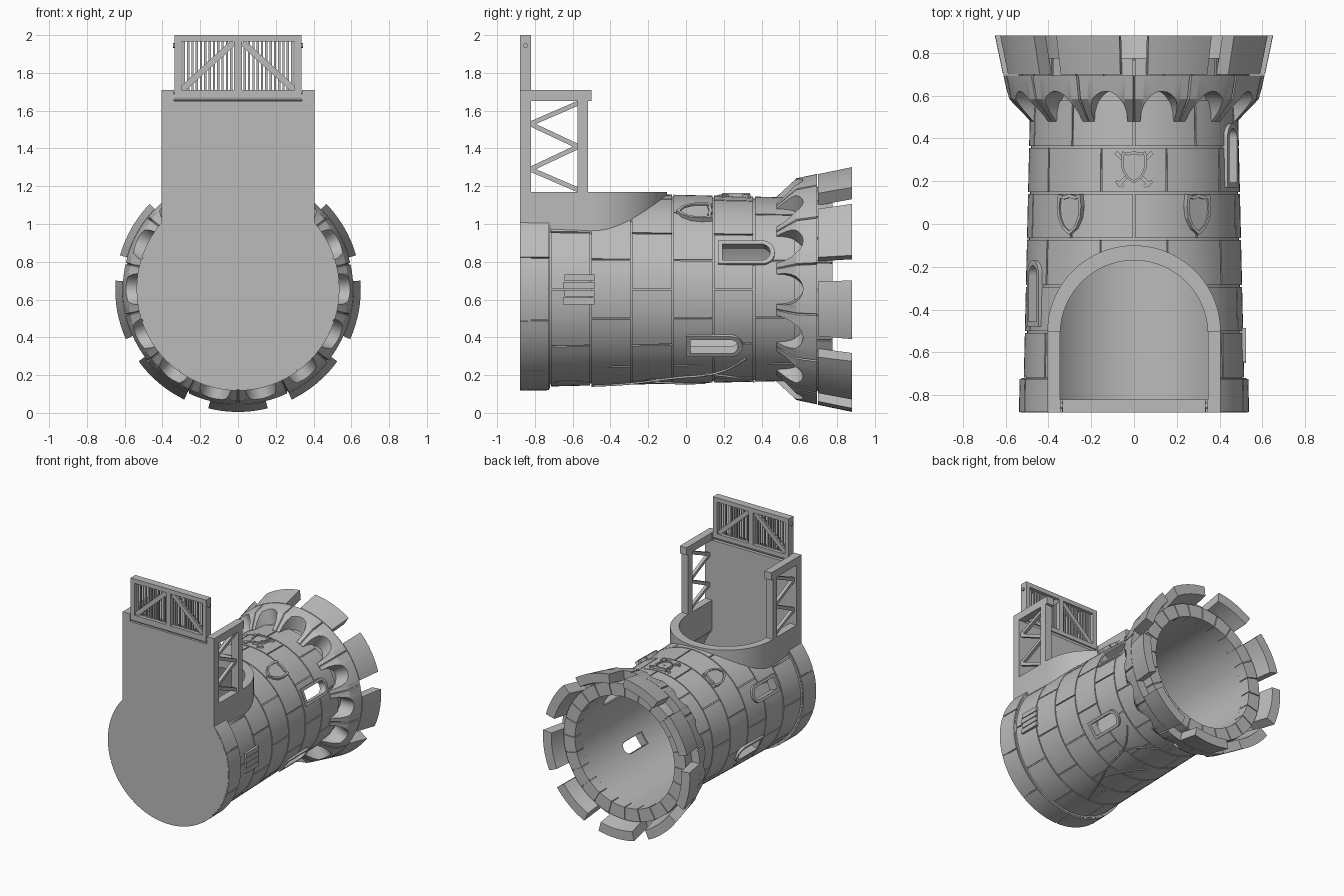
import bpy, bmesh, math
from mathutils import Vector, Matrix

if "Cube" in bpy.data.objects:
    bpy.data.objects.remove(bpy.data.objects["Cube"])

AXIS = 0.655            # height of the tower axis, which runs along y
BORE = 0.44             # inner radius
FRONT, BACK = -0.88, 0.88

stone = bpy.data.materials.new("grey stone")
stone.use_nodes = True
stone.diffuse_color = (0.5, 0.5, 0.5, 1)
stone.node_tree.nodes["Principled BSDF"].inputs["Base Color"].default_value = (0.5, 0.5, 0.5, 1)


def place(u, v, w, a):
    """Tangent offset u, distance v along the axis, radius w, at angle a from the top."""
    s, c = math.sin(a), math.cos(a)
    return Vector((w * s + u * c, v, AXIS + w * c - u * s))


def finish(name, bm, smooth=True):
    bmesh.ops.recalc_face_normals(bm, faces=bm.faces)
    mesh = bpy.data.meshes.new(name)
    bm.to_mesh(mesh)
    bm.free()
    mesh.materials.append(stone)
    ob = bpy.data.objects.new(name, mesh)
    bpy.context.collection.objects.link(ob)
    if smooth:
        bpy.ops.object.select_all(action='DESELECT')
        ob.select_set(True)
        bpy.context.view_layer.objects.active = ob
        bpy.ops.object.shade_smooth_by_angle(angle=math.radians(25))
    return ob


def sweep(bm, sections, closed):
    """Join equal closed sections into a solid."""
    rows = [[bm.verts.new(p) for p in s] for s in sections]
    n = len(rows[0])
    for i in range(len(rows) if closed else len(rows) - 1):
        a, b = rows[i], rows[(i + 1) % len(rows)]
        for j in range(n):
            bm.faces.new((a[j], a[(j + 1) % n], b[(j + 1) % n], b[j]))
    if not closed:
        bm.faces.new(rows[0])
        bm.faces.new(rows[-1])


def sector(bm, a0, a1, y0, y1, inner, outer, steps=8):
    """Curved block; inner and outer are radius pairs at y0 and y1."""
    sweep(bm, [[place(0, y, r, a0 + (a1 - a0) * k / steps) for y, r in
                ((y0, inner[0]), (y0, outer[0]), (y1, outer[1]), (y1, inner[1]))]
               for k in range(steps + 1)], False)


def revolve(bm, profile, steps=90):
    sweep(bm, [[place(0, y, r, math.tau * k / steps) for y, r in profile] for k in range(steps)], True)


def prism(bm, outline, w0, w1, a):
    sweep(bm, [[place(u, v, w, a) for u, v in outline] for w in (w0, w1)], False)


def frame(bm, outer, inner, w0, w1, a):
    sweep(bm, [[place(*o, w0, a), place(*o, w1, a), place(*i, w1, a), place(*i, w0, a)]
               for o, i in zip(outer, inner)], True)


def arch(hw, y0, y1, n=24):
    arc = [(hw * math.cos(math.pi * k / n), y1 - hw + hw * math.sin(math.pi * k / n)) for k in range(n + 1)]
    return [(-hw, y0), (hw, y0)] + arc


def box(bm, lo, hi):
    lo, hi = Vector(lo), Vector(hi)
    bmesh.ops.create_cube(bm, size=1, matrix=Matrix.Translation((lo + hi) / 2) @ Matrix.Diagonal((*(hi - lo), 1)))


def beam(bm, p, q, w):
    p, q = Vector(p), Vector(q)
    rot = (q - p).to_track_quat('Z', 'Y').to_matrix().to_4x4()
    bmesh.ops.create_cube(bm, size=1, matrix=Matrix.Translation((p + q) / 2) @ rot
                          @ Matrix.Diagonal((w, w, (q - p).length, 1)))


def cut(ob, cutters):
    for c in cutters:
        m = ob.modifiers.new("cut", 'BOOLEAN')
        m.operation, m.solver, m.object = 'DIFFERENCE', 'EXACT', c
    dg = bpy.context.evaluated_depsgraph_get()
    mesh = bpy.data.meshes.new_from_object(ob.evaluated_get(dg))
    ob.modifiers.clear()
    ob.data = mesh


def wall_r(y):
    return 0.515 - 0.03 * (y + 0.72) / 1.3


rad = math.radians

# Cutters for windows, doorway and bore
windows = [(67, 0.17, 0.47), (127, 0.0, 0.3), (-66, -0.48, -0.17), (-113, -0.27, 0.03)]
bm = bmesh.new()
for a, y0, y1 in windows:
    prism(bm, arch(0.05, y0 + 0.02, y1 - 0.02), 0.36, 0.62, rad(a))
window_cutter = finish("window_cutter", bm, False)
bm = bmesh.new()
prism(bm, arch(0.35, -0.83, -0.165), 0.15, 0.7, 0)
door_cutter = finish("door_cutter", bm, False)
bm = bmesh.new()
circle = [math.tau * k / 90 for k in range(90)]
sweep(bm, [[place(0, y, BORE, a) for a in circle] for y in (-0.9, 0.9)], False)
bore_cutter = finish("bore_cutter", bm, False)

# Mortar core of the tower wall
bm = bmesh.new()
revolve(bm, [(-0.85, BORE), (-0.85, 0.525), (-0.72, 0.525), (-0.719, 0.505), (0.69, 0.474), (0.69, BORE)])
core = finish("wall_core", bm)
cut(core, [window_cutter, door_cutter])

# Stone courses, joints staggered by half a block
bm = bmesh.new()
levels = [FRONT + 0.001, -0.72, -0.505, -0.29, -0.07, 0.145, 0.36, 0.58]
gap = 0.004
for i, (y0, y1) in enumerate(zip(levels, levels[1:])):
    outer = (0.537, 0.535) if i == 0 else (wall_r(y0), wall_r(y1))
    for k in range(10):
        a = rad(36 * k + (18 if i % 2 else 0))
        g = gap / 0.5
        sector(bm, a + g, a + rad(36) - g, y0 + (gap if i else 0), y1 - gap, (0.46, 0.46), outer)
blocks = finish("wall_blocks", bm)
cut(blocks, [window_cutter, door_cutter])

# Corbel ring with scalloped arches
bm = bmesh.new()
COUNT, HALF = 14, rad(3.5)
step = math.tau / COUNT
sections = []
for k in range(COUNT):
    span = step / 2 - HALF
    samples = [(o, 0.48) for o in (-HALF, -rad(0.5), 0, rad(0.5), HALF)]
    for j in range(1, 12):
        s = -math.cos(math.pi * j / 12)
        samples.append((step / 2 + s * span, 0.49 + 0.13 * math.sqrt(1 - s * s)))
    for o, yb in samples:
        rb = 0.49 + 0.95 * (min(yb, 0.58) - 0.48) + max(0, yb - 0.58) * 0.2
        ym = max(0.585, yb + 0.01)
        dip = 0.012 if o == 0 else 0
        sections.append([place(0, y, r, k * step + o) for y, r in
                         ((yb, 0.46), (yb, rb), (ym, 0.587 + 0.2 * (ym - 0.585) - dip),
                          (0.694, 0.61 - dip), (0.694, 0.46))])
sweep(bm, sections, True)
finish("corbel_ring", bm)

# Battlements and the inner ring of stones
bm = bmesh.new()
for k in range(9):
    a = rad(20 + 40 * k)
    sector(bm, a - rad(14), a + rad(14), 0.698, BACK, (0.535, 0.575), (0.612, 0.65), 10)
finish("battlements", bm)
bm = bmesh.new()
for k in range(24):
    a = rad(15 * k)
    sector(bm, a + 0.007, a + rad(15) - 0.007, 0.685, 0.775, (BORE, BORE), (0.54, 0.54), 4)
finish("rim_stones", bm)
bm = bmesh.new()
revolve(bm, [(0.68, 0.448), (0.68, 0.53), (0.767, 0.53), (0.767, 0.448)])
finish("rim_core", bm)

# Window surrounds
bm = bmesh.new()
for a, y0, y1 in windows:
    w = wall_r((y0 + y1) / 2)
    frame(bm, arch(0.067, y0, y1), arch(0.046, y0 + 0.024, y1 - 0.024), 0.445, w + 0.012, rad(a))
finish("window_frames", bm)

# Raised arched collar round the doorway
bm = bmesh.new()
frame(bm, arch(0.405, -0.87, -0.10, 40), arch(0.345, -0.825, -0.17, 40), 0.2, 1.17 - AXIS, 0)
collar = finish("door_collar", bm)
cut(collar, [bore_cutter])
for c in (window_cutter, door_cutter, bore_cutter):
    bpy.data.objects.remove(c)

# Front plate: round base with a tall upright board, notched for the gate
bm = bmesh.new()
start = math.asin(0.405 / 0.53)
arc = [start + (math.tau - 2 * start) * k / 72 for k in range(73)]
outline = [(0.53 * math.sin(a), AXIS + 0.53 * math.cos(a)) for a in arc]
outline += [(-0.405, 1.71), (-0.34, 1.71), (-0.34, 1.65), (0.34, 1.65), (0.34, 1.71), (0.405, 1.71)]
sweep(bm, [[(x, y, z) for x, z in outline] for y in (FRONT, -0.82)], False)
finish("front_plate", bm)

# Side trestles with zigzag braces
for side, label in ((1, "left"), (-1, "right")):
    bm = bmesh.new()
    x0, x1 = sorted((side * 0.345, side * 0.405))
    box(bm, (x0, -0.825, 1.65), (x1, -0.5, 1.71))
    box(bm, (x0, -0.575, 1.16), (x1, -0.52, 1.66))
    zig = [(-0.57, 1.64), (-0.825, 1.53), (-0.57, 1.41), (-0.825, 1.29), (-0.57, 1.18)]
    for p, q in zip(zig, zig[1:]):
        beam(bm, (side * 0.375, *p), (side * 0.375, *q), 0.025)
    finish(label + "_trestle", bm, False)

# Gate panel: frame, slats, diagonals, hinge roll and pins
bm = bmesh.new()
for lo, hi in (((-0.335, 1.675), (0.335, 1.71)), ((-0.335, 1.965), (0.335, 2.0)),
               ((-0.335, 1.675), (-0.3, 2.0)), ((0.3, 1.675), (0.335, 2.0)), ((-0.02, 1.7), (0.02, 1.97))):
    box(bm, (lo[0], FRONT, lo[1]), (hi[0], -0.82, hi[1]))
for side in (1, -1):
    for k in range(12):
        x = side * (0.036 + 0.0228 * k)
        box(bm, (x - 0.006, -0.856, 1.7), (x + 0.006, -0.844, 1.97))
    beam(bm, (side * 0.298, -0.85, 1.71), (side * 0.025, -0.85, 1.96), 0.034)
finish("gate_panel", bm, False)
bm = bmesh.new()
turn = Matrix.Rotation(math.pi / 2, 4, 'Y')
for z, r, length in ((1.673, 0.024, 0.675), (1.945, 0.012, 0.69)):
    if r > 0.02:
        bmesh.ops.create_cone(bm, cap_ends=True, segments=24, radius1=r, radius2=r, depth=length,
                              matrix=Matrix.Translation((0, -0.854, z)) @ turn)
    else:
        for side in (1, -1):
            bmesh.ops.create_cone(bm, cap_ends=True, segments=16, radius1=r, radius2=r, depth=0.03,
                                  matrix=Matrix.Translation((side * 0.33, -0.85, z)) @ turn)
finish("gate_hinge_and_pins", bm)

# Shields and crossed blades
half = [(0, 1), (0.55, 0.9), (0.9, 1.0), (1, 0.4), (0.9, -0.2), (0.55, -0.7)]
shape = half + [(0, -1)] + [(-u, v) for u, v in half[:0:-1]]


def shield(name, a, y, hw, hh, w):
    bm = bmesh.new()
    big = [(u * hw, y + v * hh) for u, v in shape]
    small = [(u * hw * 0.8, y + v * hh * 0.82) for u, v in shape]
    prism(bm, small, 0.46, w, a)
    frame(bm, big, small, 0.46, w + 0.01, a)
    finish(name, bm, False)


shield("left_shield", rad(36), 0.045, 0.07, 0.095, 0.508)
shield("right_shield", rad(-36), 0.045, 0.07, 0.095, 0.508)
shield("centre_shield", 0, 0.265, 0.062, 0.075, 0.5)
bm = bmesh.new()
for s in (1, -1):
    beam(bm, place(s * 0.085, 0.335, 0.492, 0), place(-s * 0.075, 0.18, 0.492, 0), 0.018)
    beam(bm, place(s * 0.045, 0.172, 0.492, 0), place(s * 0.085, 0.2, 0.492, 0), 0.014)
finish("crossed_blades", bm, False)

# Plank hatch on the side
bm = bmesh.new()
for k in range(4):
    z = 0.575 + 0.041 * k
    box(bm, (0.46, -0.65 + 0.006 * (k % 2), z), (0.524, -0.485, z + 0.035))
finish("plank_hatch", bm, False)

# Roots creeping over the underside
roots = [[(-0.5, 178), (-0.3, 170), (-0.08, 160), (0.18, 152), (0.32, 138)],
         [(0.1, 154), (0.25, 160), (0.36, 172)], [(-0.2, 166), (-0.02, 174), (0.1, 186)]]
data = bpy.data.curves.new("roots", 'CURVE')
data.dimensions, data.bevel_depth, data.bevel_resolution = '3D', 0.006, 1
for path in roots:
    sp = data.splines.new('BEZIER')
    sp.bezier_points.add(len(path) - 1)
    for p, (y, a) in zip(sp.bezier_points, path):
        p.co = place(0, y, wall_r(y) + 0.003, rad(a))
        p.handle_left_type = p.handle_right_type = 'AUTO'
data.materials.append(stone)
bpy.context.collection.objects.link(bpy.data.objects.new("roots", data))
